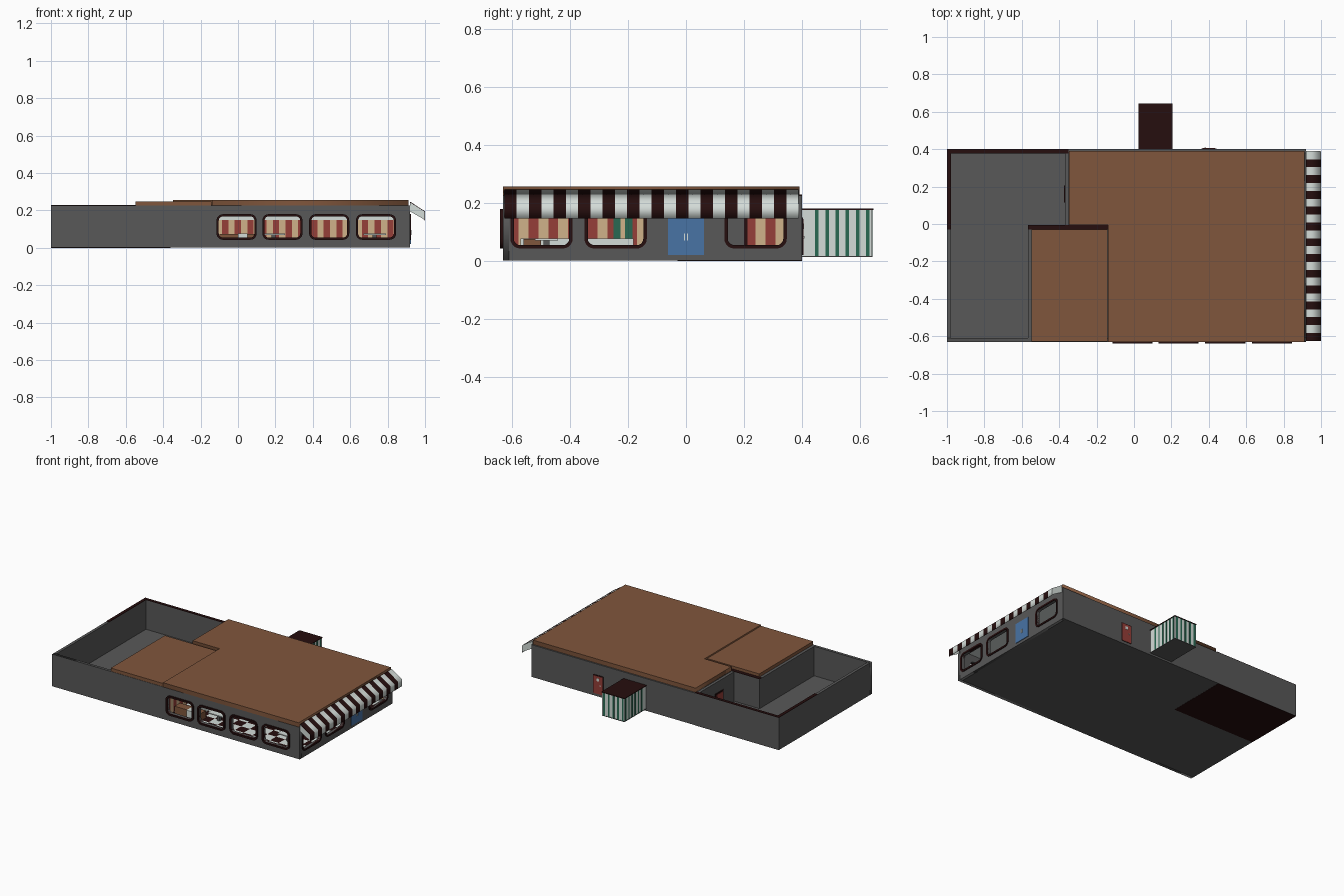
import bpy, bmesh, math
from mathutils import Matrix

if "Cube" in bpy.data.objects:
    bpy.data.objects.remove(bpy.data.objects["Cube"])


def lin(c):
    return tuple((v / 255 / 12.92) if v < 11 else ((v / 255 + 0.055) / 1.055) ** 2.4 for v in c) + (1,)


COL = {"gray": (88, 88, 88), "brown": (128, 86, 60), "white": (212, 220, 216), "dark": (38, 14, 14),
       "red": (150, 62, 56), "cream": (208, 178, 138), "blue": (72, 115, 165), "green": (40, 105, 82)}
NAMES = list(COL)
MATS = []
for n, c in COL.items():
    m = bpy.data.materials.new(n)
    m.diffuse_color = lin(c)
    m.use_nodes = True
    m.node_tree.nodes["Principled BSDF"].inputs["Base Color"].default_value = m.diffuse_color
    MATS.append(m)


def finish(name, mesh):
    for m in MATS:
        mesh.materials.append(m)
    ob = bpy.data.objects.new(name, mesh)
    bpy.context.collection.objects.link(ob)
    return ob


def boxes(name, items):
    """One object from boxes (x0, x1, y0, y1, z0, z1, colour)."""
    bm = bmesh.new()
    for x0, x1, y0, y1, z0, z1, col in items:
        mat = Matrix.Translation(((x0 + x1) / 2, (y0 + y1) / 2, (z0 + z1) / 2)) @ \
            Matrix.Diagonal((x1 - x0, y1 - y0, z1 - z0, 1))
        r = bmesh.ops.create_cube(bm, size=1, matrix=mat)
        for f in {f for v in r["verts"] for f in v.link_faces}:
            f.material_index = NAMES.index(col)
    mesh = bpy.data.meshes.new(name)
    bm.to_mesh(mesh)
    bm.free()
    return finish(name, mesh)


def rect(x0, x1, y0, y1):
    return [(x0, y0), (x1, y0), (x1, y1), (x0, y1)]


def rounded(x0, x1, y0, y1, r, n=5):
    pts = []
    for cx, cy, a in ((x1 - r, y1 - r, 0), (x0 + r, y1 - r, 90), (x0 + r, y0 + r, 180), (x1 - r, y0 + r, 270)):
        for i in range(n + 1):
            t = math.radians(a + 90 * i / n)
            pts.append((cx + r * math.cos(t), cy + r * math.sin(t)))
    return pts


# plane orientations: (u, v, depth) to world
FRONT = Matrix(((1, 0, 0, 0), (0, 0, -1, 0), (0, 1, 0, 0), (0, 0, 0, 1)))   # u=x, v=z
RIGHT = Matrix(((0, 0, 1, 0), (1, 0, 0, 0), (0, 1, 0, 0), (0, 0, 0, 1)))    # u=y, v=z
TOP = Matrix.Identity(4)


def plate(name, loops, orient, offset, thick, col):
    """Extruded flat outline; inner loops become holes."""
    cu = bpy.data.curves.new(name, 'CURVE')
    cu.dimensions = '2D'
    cu.fill_mode = 'BOTH'
    cu.extrude = thick / 2
    for pts in loops:
        sp = cu.splines.new('POLY')
        sp.points.add(len(pts) - 1)
        for p, q in zip(sp.points, pts):
            p.co = (q[0], q[1], 0, 1)
        sp.use_cyclic_u = True
    tmp = bpy.data.objects.new(name + "_outline", cu)
    bpy.context.collection.objects.link(tmp)
    dg = bpy.context.evaluated_depsgraph_get()
    mesh = bpy.data.meshes.new_from_object(tmp.evaluated_get(dg))
    bpy.data.objects.remove(tmp)
    mesh.materials.clear()
    mesh.transform(Matrix.Translation(offset) @ orient)
    ob = finish(name, mesh)
    for p in mesh.polygons:
        p.material_index = NAMES.index(col)
    return ob


H, G = 0.226, 0.001        # wall top, wall bottom
Z0, Z1 = 0.043, 0.18       # window heights
FW = [(-0.115, 0.10), (0.13, 0.345), (0.38, 0.595), (0.63, 0.845)]
RW = [(-0.605, -0.39), (-0.35, -0.135), (0.132, 0.347)]


def hole(a, b):
    return rounded(a + 0.012, b - 0.012, Z0 + 0.012, Z1 - 0.012, 0.022)


# outer walls with window openings
plate("front_wall", [rect(-1, 0.92, G, H)] + [hole(*w) for w in FW], FRONT, (0, -0.62, 0), 0.02, "gray")
plate("right_wall", [rect(-0.61, 0.38, G, H)] + [hole(*w) for w in RW], RIGHT, (0.91, 0, 0), 0.02, "gray")
boxes("back_wall", [(-1, 0.92, 0.38, 0.40, G, H, "gray")])
boxes("left_wall", [(-1, -0.98, -0.61, 0.38, G, H, "gray")])

# window frames
for i, (a, b) in enumerate(FW):
    plate(f"front_window_frame_{i}", [rounded(a, b, Z0, Z1, 0.034), hole(a, b)],
          FRONT, (0, -0.629, 0), 0.022, "dark")
for i, (a, b) in enumerate(RW):
    plate(f"right_window_frame_{i}", [rounded(a, b, Z0, Z1, 0.034), hole(a, b)],
          RIGHT, (0.915, 0, 0), 0.02, "dark")

# yard walls and dark wall caps
boxes("yard_walls", [(-0.37, -0.35, -0.005, 0.38, G, H, "gray"),
                     (-0.567, -0.14, -0.03, -0.005, G, H, "gray"),
                     (-0.567, -0.547, -0.61, -0.03, G, H, "gray")])
boxes("wall_caps", [(-1, -0.35, 0.378, 0.40, H, H + 0.003, "dark"),
                    (-1, -0.978, -0.03, 0.378, H, H + 0.003, "dark"),
                    (-0.567, -0.14, -0.03, -0.005, H, H + 0.003, "dark")])

# ground slab and dark patch under the yard
boxes("ground_slab", [(-0.98, 0.90, -0.61, 0.38, G, 0.02, "gray")])
boxes("yard_underside", [(-1, -0.36, -0.03, 0.40, 0, G, "dark")])

# roofs and ceiling
plate("main_roof", [[(-0.14, -0.63), (0.912, -0.63), (0.912, 0.39), (-0.348, 0.39),
                     (-0.348, -0.005), (-0.14, -0.005)]], TOP, (0, 0, 0.241), 0.03, "brown")
boxes("side_roof", [(-0.547, -0.143, -0.628, -0.03, 0.226, 0.249, "brown")])
boxes("ceiling", [(-0.12, 0.90, -0.61, 0.38, 0.215, 0.224, "white")])

# checkered dining floor
T = 0.068
tiles = []
for i in range(15):
    for j in range(14):
        x, y = -0.12 + i * T, -0.61 + j * T
        tiles.append((x, min(x + T, 0.90), y, min(y + T, 0.38), 0.02, 0.023,
                      "white" if (i + j) % 2 else "dark"))
boxes("checkered_floor", tiles)

# striped inside walls with a white band above
S = 0.034
back = [(-0.12, 0.90, 0.374, 0.38, 0.15, 0.215, "white")]
for i in range(30):
    back.append((-0.12 + i * S, -0.12 + (i + 1) * S, 0.374, 0.38, 0.023, 0.15, "red" if i % 2 else "cream"))
boxes("striped_back_wall", back)
side = [(-0.14, -0.125, -0.61, 0.38, 0.02, 0.215, "white")]
for i in range(29):
    side.append((-0.125, -0.12, -0.61 + i * S, -0.61 + (i + 1) * S, 0.023, 0.15, "cream" if i % 2 else "red"))
boxes("striped_side_wall", side)
boxes("inside_doors", [(-0.12, -0.116, -0.25, -0.225, 0.023, 0.16, "green"),
                       (-0.12, -0.116, -0.21, -0.185, 0.023, 0.16, "green"),
                       (-0.12, -0.115, 0.08, 0.20, 0.023, 0.18, "gray"),
                       (-0.12, -0.115, 0.20, 0.212, 0.023, 0.18, "dark")])

# counter and tables
furniture = [(0.0, 0.05, -0.57, -0.18, 0.023, 0.078, "white"),
             (-0.1, 0.1, -0.56, -0.50, 0.023, 0.075, "brown")]
for x in (0.20, 0.74):
    furniture += [(x - 0.07, x + 0.05, -0.52, -0.44, 0.07, 0.077, "white"),
                  (x - 0.02, x, -0.49, -0.47, 0.023, 0.07, "gray")]
boxes("counter_and_tables", furniture)

# entrance double door
boxes("entrance_door", [(0.90, 0.924, -0.062, 0.062, 0.02, 0.16, "blue")] +
      [(0.924, 0.928, s * 0.005 - 0.0015, s * 0.005 + 0.0015, 0.07, 0.095, "white") for s in (-1, 1)])

# back door and yard door
boxes("back_door", [(0.36, 0.44, 0.40, 0.403, 0.02, 0.15, "dark"),
                    (0.366, 0.434, 0.403, 0.405, 0.02, 0.144, "red"),
                    (0.378, 0.384, 0.405, 0.408, 0.078, 0.086, "white"),
                    (0.39, 0.41, 0.405, 0.407, 0.11, 0.13, "white")])
boxes("yard_door", [(-0.373, -0.37, 0.115, 0.205, 0.02, 0.15, "dark"),
                    (-0.375, -0.373, 0.127, 0.193, 0.02, 0.14, "red")])

# striped awning: one profile per stripe
prof = [(0.92, 0.247), (1.0, 0.195), (1.0, 0.147), (0.996, 0.147), (0.996, 0.191), (0.92, 0.241)]
N, A, B = 24, -0.625, 0.388
W = (B - A) / N
for i in range(N):
    plate(f"awning_stripe_{i}", [prof], FRONT, (0, A + (i + 0.5) * W, 0), W, "white" if i % 2 else "dark")
for n, y in (("front", A + 0.001), ("back", B - 0.001)):
    plate(f"awning_end_{n}", [[(0.92, 0.243), (0.998, 0.193), (0.998, 0.15), (0.92, 0.195)]],
          FRONT, (0, y, 0), 0.004, "white")

# striped shed behind the building
shed = [(0.029, 0.201, 0.40, 0.641, 0.018, 0.176, "white"),
        (0.025, 0.205, 0.40, 0.645, 0.176, 0.181, "dark"),
        (0.027, 0.203, 0.40, 0.643, 0.014, 0.018, "gray")]
for i in range(6):
    y = 0.445 + i * 0.035
    for x in (0.027, 0.201):
        shed.append((x, x + 0.002, y, y + 0.012, 0.018, 0.176, "green"))
for i in range(5):
    x = 0.035 + i * 0.036
    shed.append((x, x + 0.013, 0.641, 0.643, 0.018, 0.176, "green"))
boxes("striped_shed", shed)
